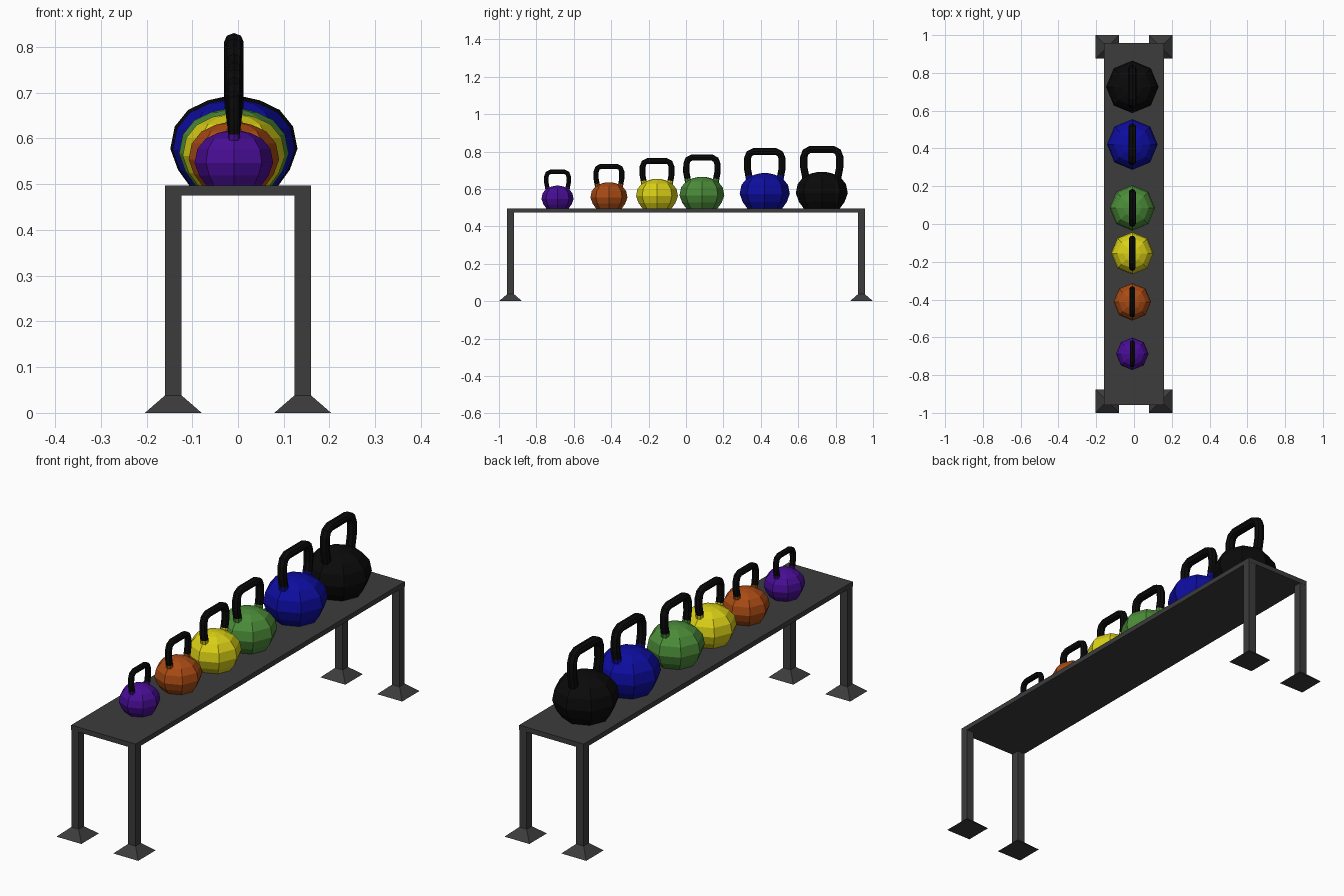
import bpy, bmesh, math
from mathutils import Vector

if "Cube" in bpy.data.objects:
    bpy.data.objects.remove(bpy.data.objects["Cube"])


def material(name, rgb):
    m = bpy.data.materials.new(name)
    m.diffuse_color = (*rgb, 1)
    m.use_nodes = True
    m.node_tree.nodes["Principled BSDF"].inputs["Base Color"].default_value = m.diffuse_color
    return m


def finish(name, bm, mats):
    bmesh.ops.recalc_face_normals(bm, faces=bm.faces)
    me = bpy.data.meshes.new(name)
    bm.to_mesh(me)
    bm.free()
    for m in mats:
        me.materials.append(m)
    ob = bpy.data.objects.new(name, me)
    bpy.context.collection.objects.link(ob)
    return ob


def skin(bm, rings):
    """Join rings of points into a closed, capped tube."""
    vs = [[bm.verts.new(p) for p in r] for r in rings]
    n = len(vs[0])
    for a, b in zip(vs, vs[1:]):
        for i in range(n):
            j = (i + 1) % n
            bm.faces.new((a[i], a[j], b[j], b[i]))
    bm.faces.new(vs[0][::-1])
    bm.faces.new(vs[-1])


def rect(cx, cy, hx, hy, z):
    return [(cx + sx * hx, cy + sy * hy, z)
            for sx, sy in ((-1, -1), (1, -1), (1, 1), (-1, 1))]


steel = material("dark grey steel", (0.045, 0.045, 0.045))
black = material("black", (0.003, 0.003, 0.003))

# Bench top
TOP = 0.497
bm = bmesh.new()
skin(bm, [rect(0, 0, 0.16, 0.957, 0.475), rect(0, 0, 0.16, 0.957, TOP)])
finish("bench_top", bm, [steel])

# Four legs with flared feet
for sx, side in ((-1, "left"), (1, "right")):
    for sy, end in ((-1, "front"), (1, "back")):
        cx, cy = sx * 0.1415, sy * 0.938
        bm = bmesh.new()
        skin(bm, [rect(cx, cy, 0.062, 0.062, 0),
                  rect(cx, cy, 0.0185, 0.0185, 0.038),
                  rect(cx, cy, 0.0185, 0.0185, 0.476)])
        finish(f"{end}_{side}_leg", bm, [steel])

# Kettlebell shapes, in units of the body radius
BODY = [(0.70, 0), (0.88, 0.25), (1.0, 0.58), (0.93, 0.93),
        (0.72, 1.19), (0.41, 1.34), (0.12, 1.405)]
HALF_PATH = [(0.58, 1.0), (0.64, 1.32), (0.695, 1.6), (0.69, 1.98),
             (0.62, 2.17), (0.45, 2.26)]
PATH = HALF_PATH + [(-y, z) for y, z in reversed(HALF_PATH)]


def kettlebell(name, y, r, mat):
    def place(p):
        return Vector((-0.009, y, TOP)) + r * Vector(p)

    # Eight-sided body with a flat base
    bm = bmesh.new()
    skin(bm, [[place((pr * math.cos(k * math.pi / 4),
                      pr * math.sin(k * math.pi / 4), z)) for k in range(8)]
              for pr, z in BODY])
    finish(name + "_body", bm, [mat])

    # Arched handle swept along the path
    rings = []
    for i, (py, pz) in enumerate(PATH):
        a = PATH[max(i - 1, 0)]
        b = PATH[min(i + 1, len(PATH) - 1)]
        t = Vector((0, b[0] - a[0], b[1] - a[1])).normalized()
        side = Vector((1, 0, 0)).cross(t)
        rings.append([place(Vector((0, py, pz))
                            + Vector((1, 0, 0)) * 0.155 * math.cos(k * math.pi / 4)
                            + side * 0.14 * math.sin(k * math.pi / 4))
                      for k in range(8)])
    bm = bmesh.new()
    skin(bm, rings)
    # Handle roots take the body colour
    for f in bm.faces:
        if f.calc_center_median().z < TOP + 1.25 * r:
            f.material_index = 1
    finish(name + "_handle", bm, [black, mat])


kettlebell("smallest_kettlebell", -0.687, 0.086, material("purple", (0.065, 0.004, 0.3)))
kettlebell("small_kettlebell", -0.412, 0.099, material("orange", (0.4, 0.07, 0.007)))
kettlebell("medium_kettlebell", -0.155, 0.112, material("yellow", (0.7, 0.63, 0.008)))
kettlebell("large_kettlebell", 0.085, 0.12, material("green", (0.07, 0.26, 0.04)))
kettlebell("larger_kettlebell", 0.421, 0.134, material("blue", (0.004, 0.004, 0.35)))
kettlebell("largest_kettlebell", 0.726, 0.139, black)
